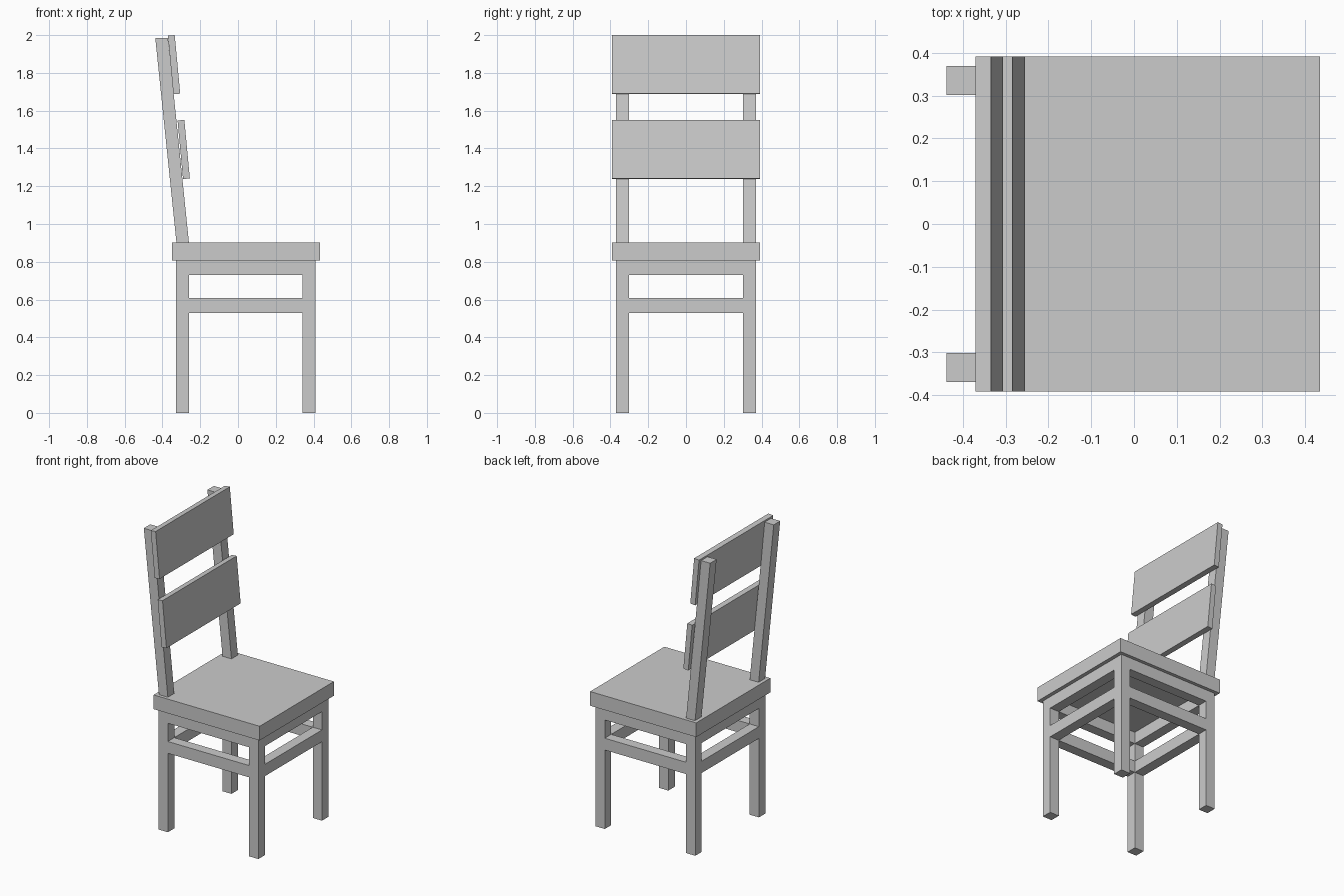
import bpy

if "Cube" in bpy.data.objects:
    bpy.data.objects.remove(bpy.data.objects["Cube"])

LEG = 0.068                      # square section of legs, rails and posts
BACK_X, FRONT_X = -0.328, 0.342  # low-x edges of the leg pairs
SIDE_Y = 0.302                   # inner y of legs and posts
HALF_W = 0.392                   # half width of seat and slats


def prism(name, profile, y0, y1):
    """Solid from an (x, z) profile, counter-clockwise seen from -y, spanning y0..y1."""
    n = len(profile)
    verts = [(x, y, z) for y in (y0, y1) for x, z in profile]
    faces = [tuple(range(n)), tuple(reversed(range(n, 2 * n)))]
    faces += [(i, i + n, (i + 1) % n + n, (i + 1) % n) for i in range(n)]
    mesh = bpy.data.meshes.new(name)
    mesh.from_pydata(verts, [], faces)
    mesh.update()
    obj = bpy.data.objects.new(name, mesh)
    bpy.context.collection.objects.link(obj)
    return obj


def box(name, x0, x1, y0, y1, z0, z1):
    return prism(name, [(x0, z0), (x1, z0), (x1, z1), (x0, z1)], y0, y1)


# Seat
box("seat", -0.35, 0.435, -HALF_W, HALF_W, 0.808, 0.903)

# Legs, side rails and leaning back posts on both sides
for side, y0 in (("right", -SIDE_Y - LEG), ("left", SIDE_Y)):
    y1 = y0 + LEG
    for end, x in (("back", BACK_X), ("front", FRONT_X)):
        box(f"{end}_leg_{side}", x, x + LEG, y0, y1, 0, 0.808)
    for level, z0, z1 in (("upper", 0.729, 0.808), ("lower", 0.528, 0.607)):
        box(f"{level}_side_rail_{side}", BACK_X + LEG, FRONT_X, y0, y1, z0, z1)
    prism(f"back_post_{side}",
          [(-0.326, 0.903), (-0.260, 0.903), (-0.371, 1.986), (-0.438, 1.986)], y0, y1)

# Cross rails joining left and right legs
for end, x in (("back", BACK_X), ("front", FRONT_X)):
    for level, z0, z1 in (("upper", 0.729, 0.808), ("lower", 0.528, 0.607)):
        box(f"{level}_{end}_rail", x, x + LEG, -SIDE_Y, SIDE_Y, z0, z1)

# Backrest slats, tilted with the posts (x, z = lower front corner)
for name, x, z in (("top_slat", -0.306, 1.690), ("lower_slat", -0.255, 1.241)):
    prism(name, [(x - 0.036, z - 0.003), (x, z),
                 (x - 0.029, z + 0.31), (x - 0.065, z + 0.307)], -HALF_W, HALF_W)
